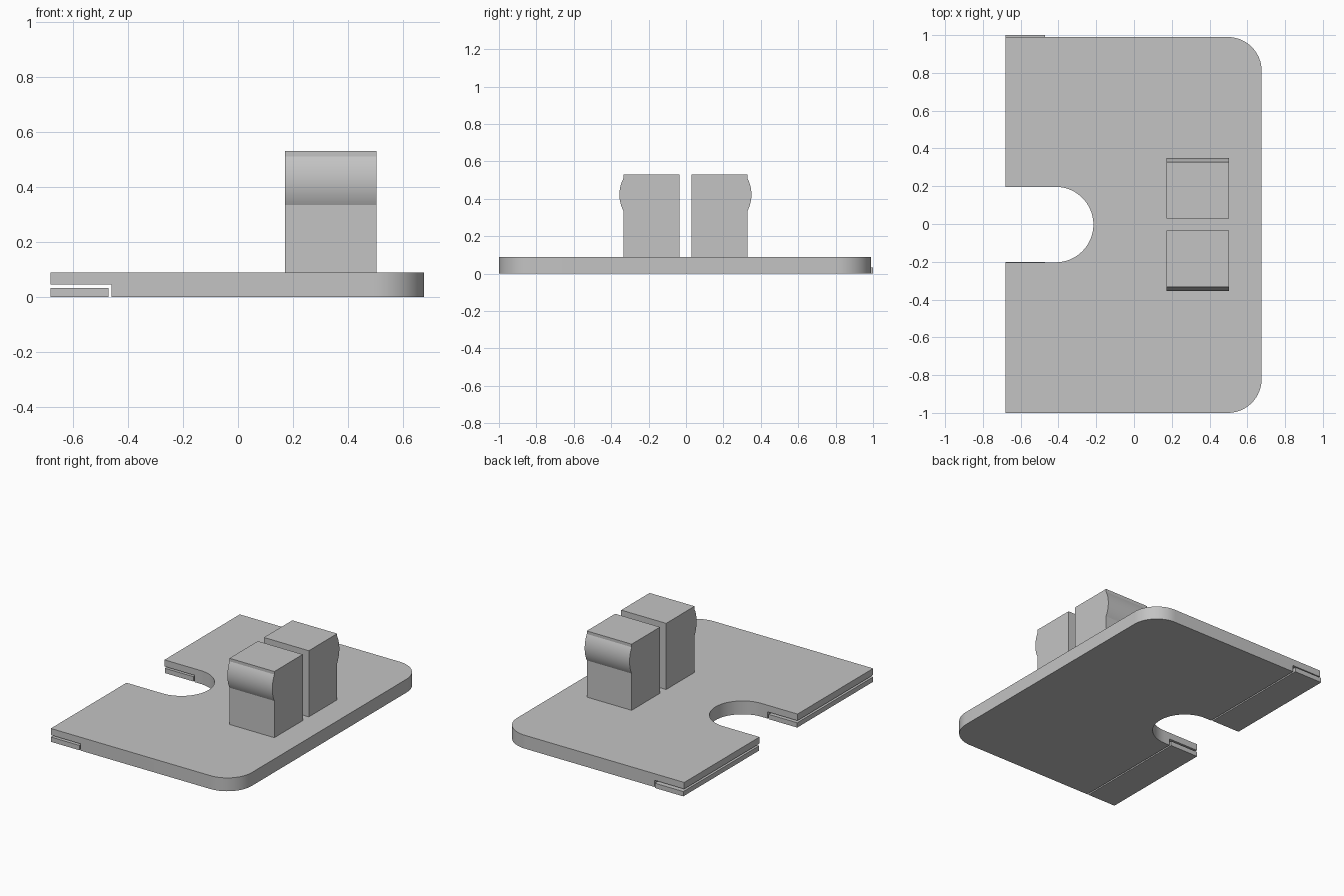
import bpy
import bmesh
from math import sin, cos, pi, radians, sqrt, asin

if "Cube" in bpy.data.objects:
    bpy.data.objects.remove(bpy.data.objects["Cube"], do_unlink=True)

grey = bpy.data.materials.new("plain_grey")
grey.use_nodes = True
colour = (0.55, 0.55, 0.55, 1)
grey.diffuse_color = colour
grey.node_tree.nodes["Principled BSDF"].inputs["Base Color"].default_value = colour


def arc(cx, cy, r, start, end, steps):
    """Points on an arc, angles in degrees."""
    angles = [radians(start + (end - start) * i / steps) for i in range(steps + 1)]
    return [(cx + r * cos(a), cy + r * sin(a)) for a in angles]


def prism(name, outline, low, high, axis="z"):
    """Extrude a closed outline along z (outline in xy) or x (outline in yz)."""
    bm = bmesh.new()
    place = (lambda p: (p[0], p[1], low)) if axis == "z" else (lambda p: (low, p[0], p[1]))
    face = bm.faces.new([bm.verts.new(place(p)) for p in outline])
    new = bmesh.ops.extrude_face_region(bm, geom=[face])["geom"]
    depth = high - low
    bmesh.ops.translate(bm, verts=[v for v in new if isinstance(v, bmesh.types.BMVert)],
                        vec=(0, 0, depth) if axis == "z" else (depth, 0, 0))
    bmesh.ops.recalc_face_normals(bm, faces=bm.faces)
    mesh = bpy.data.meshes.new(name)
    bm.to_mesh(mesh)
    bm.free()
    mesh.materials.append(grey)
    obj = bpy.data.objects.new(name, mesh)
    bpy.context.collection.objects.link(obj)
    return obj


def smooth(obj):
    bpy.ops.object.select_all(action="DESELECT")
    obj.select_set(True)
    bpy.context.view_layer.objects.active = obj
    bpy.ops.object.shade_smooth_by_angle(angle=radians(25))


def box_outline(x0, y0, x1, y1):
    return [(x0, y0), (x1, y0), (x1, y1), (x0, y1)]


left, right, front, back = -0.68, 0.676, -1.0, 0.99
mid, corner, notch = -0.003, 0.18, 0.2

# Base plate: two rounded corners and a round-ended slot
outline = [(left, front)]
outline += arc(right - corner, front + corner, corner, -90, 0, 16)
outline += arc(right - corner, back - corner, corner, 0, 90, 16)
outline += [(left, back), (left, mid + notch)]
outline += arc(-0.415, mid, notch, 90, -90, 32)
outline += [(left, mid - notch)]
plate = prism("base_plate", outline, 0, 0.089)

# Step cut under the slotted edge
cutter = prism("step_cutter", box_outline(-0.9, -1.2, -0.46, 1.2), -0.1, 0.045)
cut = plate.modifiers.new("step", "BOOLEAN")
cut.operation = "DIFFERENCE"
cut.object = cutter
bpy.context.view_layer.objects.active = plate
plate.select_set(True)
bpy.ops.object.modifier_apply(modifier="step")
bpy.data.objects.remove(cutter, do_unlink=True)
smooth(plate)

# Loose strips lying in the step, either side of the slot
for name, y0, y1 in (("front_strip", -1.0, -0.2), ("back_strip", 0.2, 1.0)):
    prism(name, box_outline(left, y0, -0.47, y1), 0, 0.032)

# Two upright blocks, each with a rounded bulge on its outer face
base, top, inner, outer = 0.089, 0.53, 0.032, 0.331
half, rise, centre = 0.088, 0.022, 0.422
radius = (half ** 2 + rise ** 2) / (2 * rise)
spread = asin(half / radius) * 180 / pi
bulge = arc(outer - sqrt(radius ** 2 - half ** 2), centre, radius, -spread, spread, 16)
profile = [(inner, base), (outer, base)] + bulge + [(outer, top), (inner, top)]
for name, side in (("front_block", -1), ("back_block", 1)):
    block = prism(name, [(side * y - 0.003, z) for y, z in profile], 0.171, 0.502, "x")
    smooth(block)
